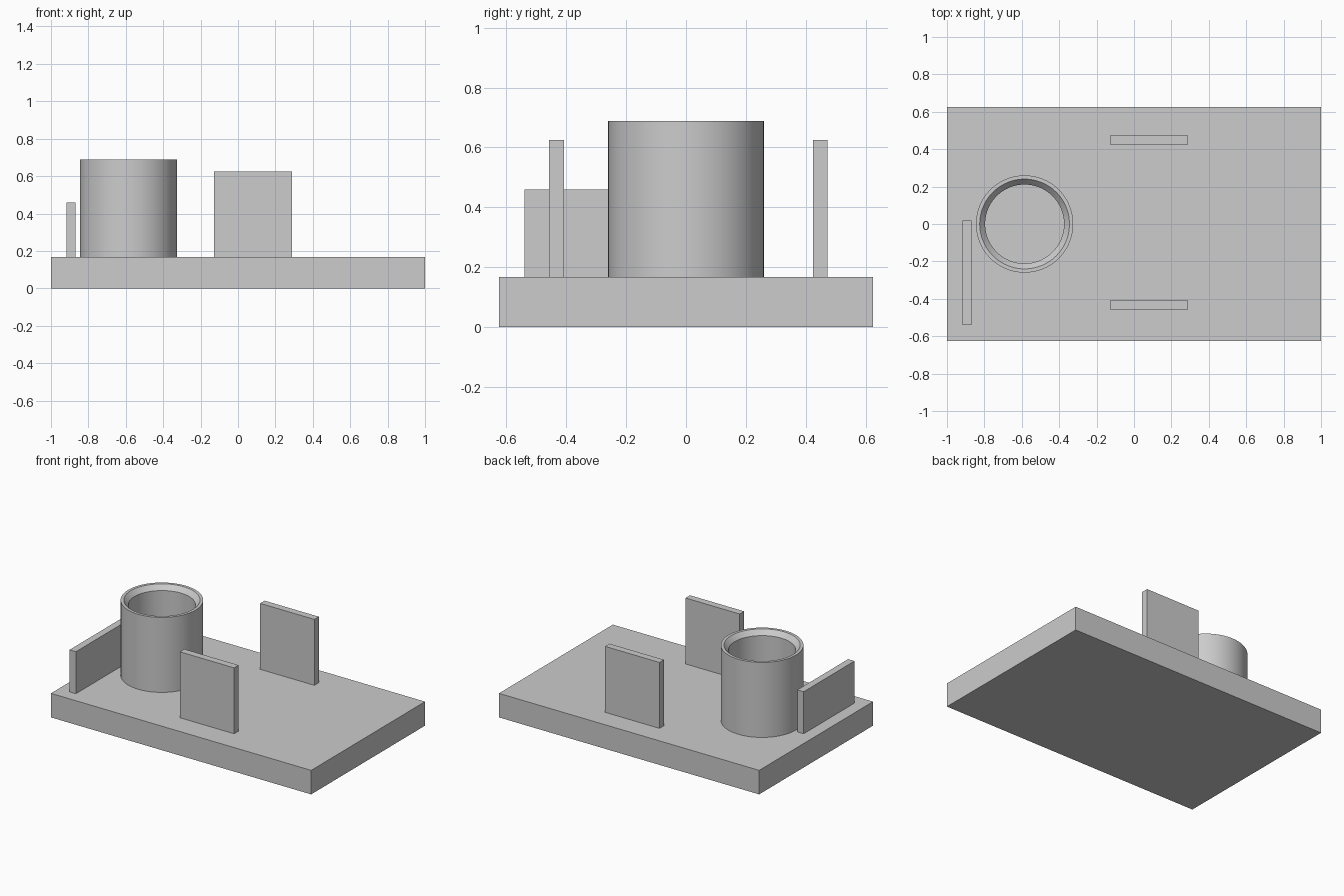
import bpy, bmesh, math

if "Cube" in bpy.data.objects:
    bpy.data.objects.remove(bpy.data.objects["Cube"])

grey = bpy.data.materials.new("light_grey")
grey.diffuse_color = (0.604, 0.604, 0.604, 1)
grey.use_nodes = True
grey.node_tree.nodes["Principled BSDF"].inputs["Base Color"].default_value = grey.diffuse_color

BASE_TOP = 0.167


def finish(name, bm):
    bmesh.ops.recalc_face_normals(bm, faces=bm.faces)
    mesh = bpy.data.meshes.new(name)
    bm.to_mesh(mesh)
    bm.free()
    mesh.materials.append(grey)
    obj = bpy.data.objects.new(name, mesh)
    bpy.context.collection.objects.link(obj)
    return obj


def box(name, x, y, z):
    """Box spanning the given (min, max) ranges."""
    bm = bmesh.new()
    bmesh.ops.create_cube(bm, size=1)
    for v in bm.verts:
        for i, (lo, hi) in enumerate((x, y, z)):
            v.co[i] = lo if v.co[i] < 0 else hi
    return finish(name, bm)


def lathe(name, profile, centre, steps=96):
    """Closed (radius, z) profile turned around a vertical axis."""
    bm = bmesh.new()
    rings = []
    for k in range(steps):
        a = 2 * math.pi * k / steps
        rings.append([bm.verts.new((centre[0] + r * math.cos(a),
                                    centre[1] + r * math.sin(a), z)) for r, z in profile])
    n = len(profile)
    for k in range(steps):
        p, q = rings[k], rings[(k + 1) % steps]
        for i in range(n):
            j = (i + 1) % n
            bm.faces.new((p[i], q[i], q[j], p[j]))
    obj = finish(name, bm)
    bpy.context.view_layer.objects.active = obj
    obj.select_set(True)
    bpy.ops.object.shade_smooth_by_angle(angle=math.radians(25))
    obj.select_set(False)
    return obj


# Base slab
box("base_plate", (-1, 1), (-0.625, 0.625), (0, BASE_TOP))

# Upright tabs
box("front_tab", (-0.127, 0.29), (-0.457, -0.408), (BASE_TOP, 0.625))
box("back_tab", (-0.127, 0.29), (0.424, 0.473), (BASE_TOP, 0.625))
box("left_tab", (-0.917, -0.868), (-0.54, 0.018), (BASE_TOP, 0.459))

# Hollow cup with a flat rim and a countersunk mouth
lathe("cup_tube", [(0.26, BASE_TOP), (0.26, 0.688), (0.24, 0.688),
                   (0.211, 0.655), (0.211, BASE_TOP)], (-0.585, 0))
